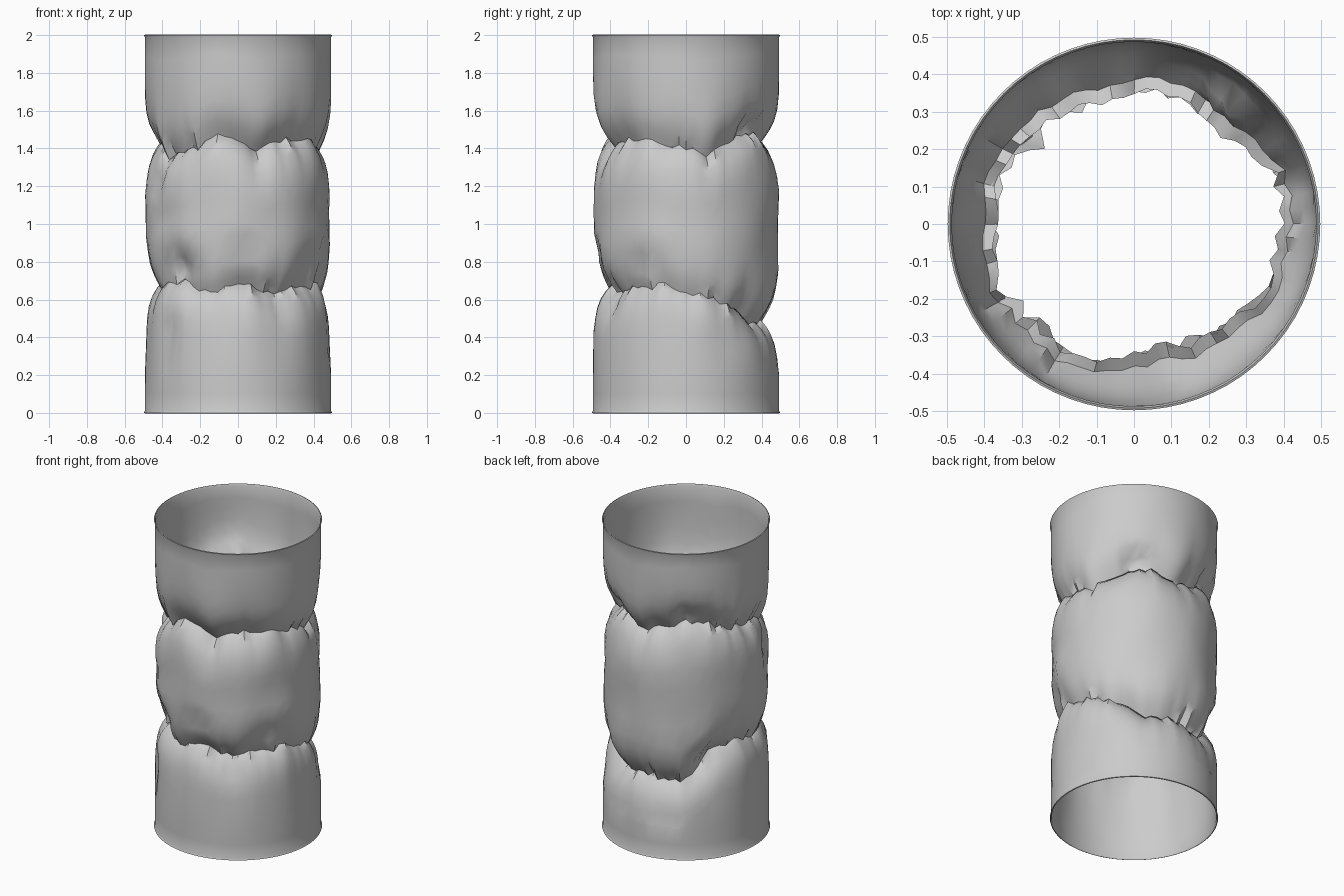
import bpy, math, random
from mathutils import Vector, noise

if "Cube" in bpy.data.objects:
    bpy.data.objects.remove(bpy.data.objects["Cube"])

random.seed(4)
SEG, R, LIP = 72, 0.493, 0.498

# Height of each crease and its inner radius, every 15 degrees from +x
UPPER = [1.40, 1.37, 1.42, 1.46, 1.48, 1.46, 1.44, 1.46, 1.50, 1.53, 1.48, 1.44,
         1.42, 1.42, 1.36, 1.37, 1.41, 1.47, 1.43, 1.40, 1.44, 1.45, 1.45, 1.42]
LOWER = [.65, .62, .57, .53, .49, .48, .49, .48, .48, .56, .69, .70,
         .67, .64, .68, .70, .65, .66, .70, .66, .64, .67, .66, .69]
INNER = [.39, .40, .40, .35, .35, .36, .36, .36, .34, .37, .38, .38,
         .37, .39, .41, .37, .38, .39, .36, .34, .35, .38, .39, .40]

# Crease profile from below to above: height offset, share of the full depth
FOLD = [(-.26, .03), (-.19, .08), (-.13, .17), (-.08, .32), (-.04, .52), (-.012, .72),
        (.012, 1.0), (-.004, .76), (.03, .58), (.07, .39), (.12, .21), (.18, .10), (.26, .03)]

# Local dents: angle, height, angular width, height width, depth
DENTS = [(228, .78, 14, .07, .05), (275, .86, 12, .05, .02), (205, 1.22, 7, .08, .03),
         (222, .42, 6, .09, .03), (52, 1.53, 9, .04, .06), (140, .64, 12, .07, .05),
         (330, .80, 12, .07, .03), (125, 1.58, 14, .06, .03), (300, .55, 10, .06, .02)]


def around(table, deg):
    f = (deg % 360) / 15
    i = int(f)
    t = f - i
    return table[i % 24] * (1 - t) + table[(i + 1) % 24] * t


def column(deg):
    """One vertical line of the sleeve as (radius, height) pairs."""
    pts = [(LIP, 0), (R, .012), (R, .1), (R, .2)]
    for k, table in enumerate((LOWER, UPPER)):
        zc = around(table, deg) + random.uniform(-.018, .018)
        depth = R - around(INNER, deg + 8 * k) + random.uniform(-.015, .015)
        if k:
            low = pts[-1][1]
            high = zc + FOLD[0][0]
            pts += [(R - .007, low + (high - low) * t) for t in (.25, .5, .75)]
        pts += [(R - depth * s, zc + dz) for dz, s in FOLD]
    top = pts[-1][1]
    pts += [(R, top + (1.988 - top) * t) for t in (.33, .66, 1)] + [(LIP, 2)]
    return pts


# Crumpled sleeve
verts, faces = [], []
for i in range(SEG):
    deg = 360 * i / SEG
    a = math.radians(deg)
    for r, z in column(deg):
        for da, dz, wa, wz, d in DENTS:
            diff = (deg - da + 180) % 360 - 180
            r -= d * math.exp(-(diff / wa) ** 2 - ((z - dz) / wz) ** 2)
        fade = min(1, max(0, (z - .1) / .3)) * min(1, max(0, (1.9 - z) / .3))
        n = noise.noise(Vector((math.cos(a) * 2.2, math.sin(a) * 2.2, z * 4)))
        if fade:
            r = min(R, r + .012 * n * fade)
        verts.append((r * math.cos(a), r * math.sin(a), z))
N = len(verts) // SEG
for i in range(SEG):
    j = (i + 1) % SEG
    for k in range(N - 1):
        faces.append((i * N + k, j * N + k, j * N + k + 1, i * N + k + 1))

mesh = bpy.data.meshes.new("crumpled_sleeve")
mesh.from_pydata(verts, [], faces)
sleeve = bpy.data.objects.new("crumpled_sleeve", mesh)
bpy.context.collection.objects.link(sleeve)
bpy.context.view_layer.objects.active = sleeve
sleeve.select_set(True)

# Thin wall, applied first so the rims stay crisp
wall = sleeve.modifiers.new("wall", 'SOLIDIFY')
wall.thickness = .006
wall.offset = -1
bpy.ops.object.modifier_apply(modifier=wall.name)
bpy.ops.object.shade_smooth_by_angle(angle=math.radians(40))
